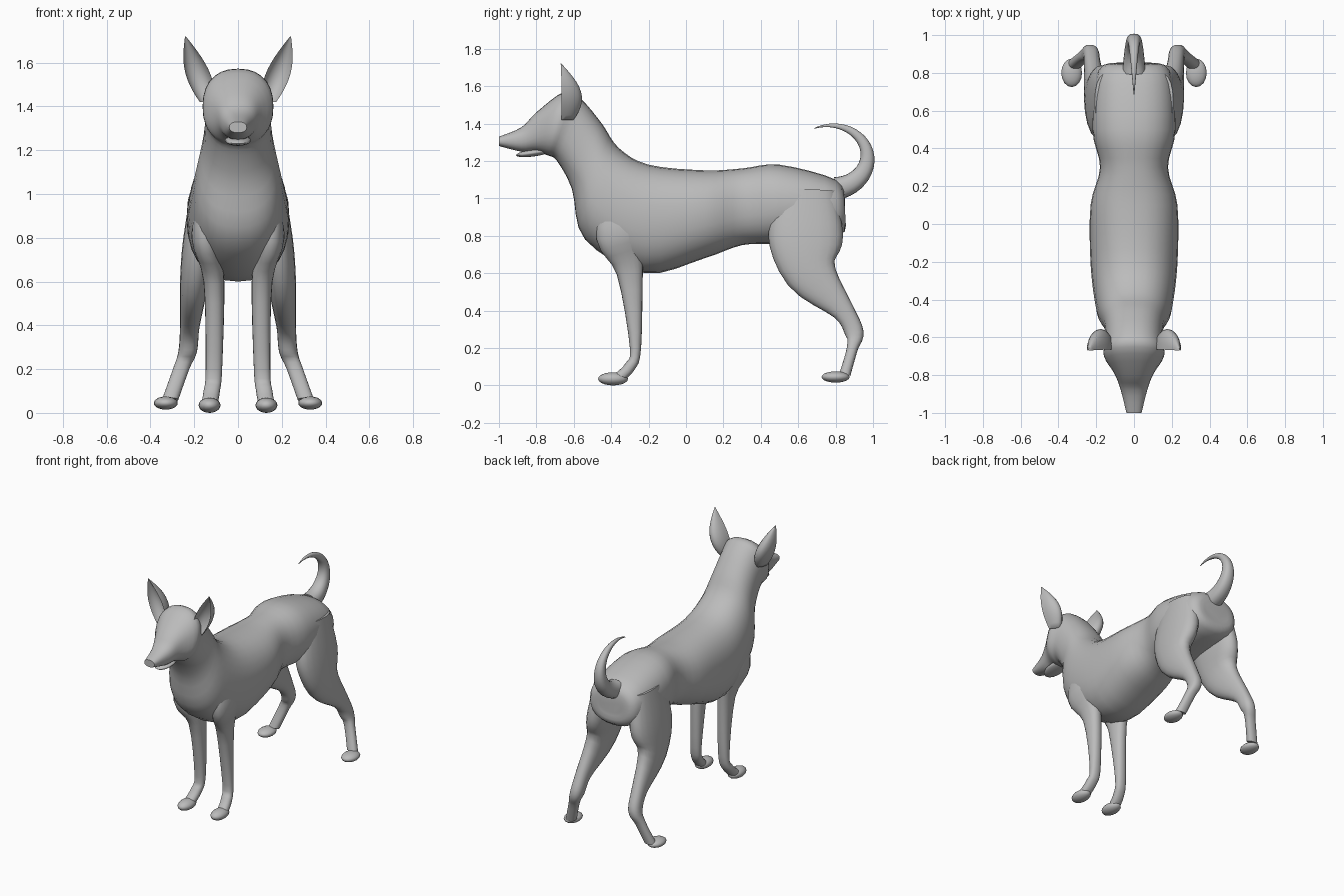
import bpy
import bmesh
import math
from mathutils import Matrix, Vector

cube = bpy.data.objects.get("Cube")
if cube:
    bpy.data.objects.remove(cube, do_unlink=True)

GREY = 0.5
coat = bpy.data.materials.new("grey coat")
coat.use_nodes = True
coat.diffuse_color = (GREY, GREY, GREY, 1)
shader = coat.node_tree.nodes["Principled BSDF"]
shader.inputs["Base Color"].default_value = coat.diffuse_color


def finish(name, bm):
    """Turn the working mesh into a smooth, grey object."""
    bmesh.ops.recalc_face_normals(bm, faces=bm.faces[:])
    mesh = bpy.data.meshes.new(name)
    bm.to_mesh(mesh)
    bm.free()
    mesh.materials.append(coat)
    mesh.shade_smooth()
    mesh.set_sharp_from_angle(angle=math.radians(60))
    part = bpy.data.objects.new(name, mesh)
    bpy.context.collection.objects.link(part)


def spline(before, start, end, after, t):
    """Smooth interpolation of one number from start to end."""
    slope_in, slope_out = (end - before) / 2, (after - start) / 2
    rise = end - start
    bend = 3 * rise - 2 * slope_in - slope_out
    twist = slope_in + slope_out - 2 * rise
    return start + t * (slope_in + t * (bend + t * twist))


def refine(rows, steps=4):
    """Insert smooth in-between rows along a part."""
    padded = [rows[0], *rows, rows[-1]]
    result = []
    for group in zip(padded, padded[1:], padded[2:], padded[3:]):
        for k in range(steps):
            result.append([spline(*values, k / steps) for values in zip(*group)])
    return result + [rows[-1]]


def rounded(s, c):
    """Slightly squared oval section."""
    power = 0.87
    return math.copysign(abs(s) ** power, s), math.copysign(abs(c) ** power, c)


def cupped(s, c):
    """Crescent section that is hollow at the front."""
    return s, 0.9 - max(c, -1.9 * c)


def loft(name, rings, section=rounded, sides=20):
    """Skin rings given as front rim, back rim and half width."""
    bm = bmesh.new()
    loops = []
    for front, back, half in rings:
        middle, reach = (front + back) / 2, (front - back) / 2
        loop = []
        for k in range(sides):
            angle = math.tau * k / sides
            u, v = section(math.sin(angle), math.cos(angle))
            loop.append(bm.verts.new(middle + reach * v + Vector((half * u, 0, 0))))
        loops.append(loop)
    for low, high in zip(loops, loops[1:]):
        for k in range(sides):
            n = (k + 1) % sides
            bm.faces.new((low[k], low[n], high[n], high[k]))
    bm.faces.new(loops[0])
    bm.faces.new(loops[-1])
    finish(name, bm)


def limb(name, path, width, side=1):
    """Tube square to a path of (y, z, x, radius)."""
    points = [Vector((side * x, y, z)) for y, z, x, radius in path]
    last = len(points) - 1
    rings = []
    for i, (point, row) in enumerate(zip(points, path)):
        along = points[min(i + 1, last)] - points[max(i - 1, 0)]
        reach = Vector((0, along.z, -along.y)).normalized() * row[-1]
        rings.append((point + reach, point - reach, width(row[-1])))
    loft(name, rings)


def blob(name, centre, size, tilt=0):
    """Ellipsoid tipped forward by tilt."""
    bm = bmesh.new()
    place = Matrix.Translation(centre) @ Matrix.Rotation(tilt, 4, "X")
    place = place @ Matrix.Diagonal((*size, 1))
    bmesh.ops.create_uvsphere(bm, u_segments=16, v_segments=10, radius=1, matrix=place)
    finish(name, bm)


# Body from rump to nose: upper rim, lower rim, half width
body = [
    (.85, 1, .85, .9, .08),
    (.8, 1.1, .82, .8, .19),
    (.5, 1.18, .5, .76, .22),
    (.3, 1.16, .3, .75, .18),
    (.1, 1.15, .1, .68, .23),
    (-.2, 1.18, -.22, .6, .23),
    (-.36, 1.27, -.54, .78, .2),
    (-.45, 1.4, -.61, 1.05, .16),
    (-.56, 1.53, -.69, 1.2, .15),
    (-.65, 1.57, -.74, 1.23, .16),
    (-.8, 1.46, -.8, 1.25, .1),
    (-.88, 1.38, -.88, 1.25, .07),
    (-1, 1.33, -1, 1.28, .04),
]
loft(
    "body_and_head",
    [
        (Vector((0, top_y, top_z)), Vector((0, low_y, low_z)), half)
        for top_y, top_z, low_y, low_z, half in refine(body)
    ],
    sides=28,
)
blob("lower_jaw", centre=(0, -.81, 1.245), size=(.06, .1, .02), tilt=.15)

# Curled tail: a tapering arc
tail = []
for k in range(25):
    t = k / 24
    angle = math.radians(-80 + 195 * t)
    y, z = .77 + .2 * math.cos(angle), 1.22 + .17 * math.sin(angle)
    tail.append((y, z, 0, .002 + .06 * (1 - t)))
limb("tail", tail, width=lambda radius: radius)

# Leg paths from shoulder or hip to paw
front_leg = [
    (-.36, 1, .13, .09),
    (-.35, .8, .15, .13),
    (-.3, .6, .11, .07),
    (-.27, .2, .11, .03),
    (-.3, .1, .12, .03),
    (-.36, .04, .13, .03),
]
hind_leg = [
    (.65, 1.05, .14, .15),
    (.64, .8, .17, .2),
    (.67, .6, .2, .14),
    (.84, .4, .22, .06),
    (.9, .28, .23, .05),
    (.89, .2, .26, .03),
    (.85, .06, .31, .03),
]


def leg_width(radius):
    """Legs are flat where they are deep."""
    return .03 + radius / 4


# Hollow upright ear, leaning outward
def ear(name, side):
    rings = []
    for k in range(13):
        t = k / 12
        half = .002 + .055 * math.sin(math.pi * (.2 + .8 * t))
        front = Vector((side * (.14 + .1 * t), -.67, 1.42 + .3 * t))
        rings.append((front, front + Vector((0, 2 * half, 0)), half))
    loft(name, rings, section=cupped)


# Paired legs, paws and ears
for label, side in (("left", 1), ("right", -1)):
    limb("front_leg_" + label, refine(front_leg), leg_width, side)
    limb("hind_leg_" + label, refine(hind_leg), leg_width, side)
    blob("front_paw_" + label, centre=(side * .13, -.39, .035), size=(.05, .08, .035))
    blob("hind_paw_" + label, centre=(side * .33, .8, .045), size=(.055, .075, .03))
    ear("ear_" + label, side)
